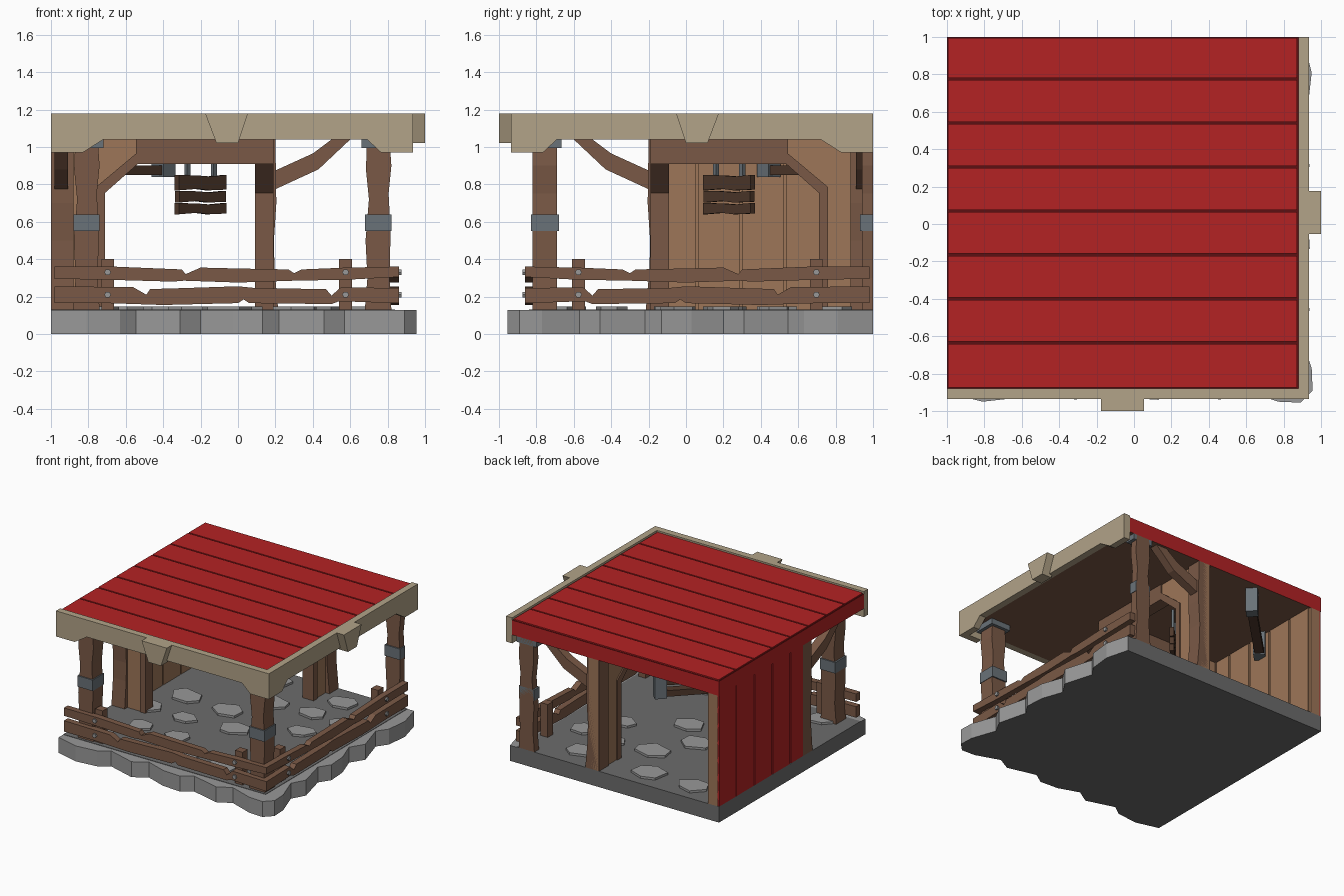
import bpy, bmesh, math, random

if "Cube" in bpy.data.objects:
    bpy.data.objects.remove(bpy.data.objects["Cube"])

random.seed(4)


def mat(name, r, g, b):
    m = bpy.data.materials.new(name)
    m.diffuse_color = [(c / 255 / 12.92 if c < 11 else ((c / 255 + 0.055) / 1.055) ** 2.4)
                       for c in (r, g, b)] + [1]
    m.use_nodes = True
    m.node_tree.nodes["Principled BSDF"].inputs["Base Color"].default_value = m.diffuse_color
    return m


RED = mat("red paint", 180, 34, 36)
DARK_RED = mat("dark red seam", 92, 16, 18)
TAN = mat("tan trim", 178, 163, 136)
STONE = mat("light stone", 152, 152, 152)
SLAB = mat("dark stone", 108, 108, 108)
BROWN = mat("brown timber", 122, 89, 70)
WOOD = mat("light wood", 157, 118, 88)
DARK = mat("dark timber", 80, 57, 44)
METAL = mat("blue grey metal", 106, 114, 120)

# Placement frames: u along, v up, d depth
R = math.sqrt(0.5)
FRONT = lambda u, v, d: (u, d, v)
SIDE = lambda u, v, d: (-d, -u, v)          # FRONT mirrored over the tile diagonal
FLAT = lambda u, v, d: (u, v, d)
DIAG = lambda u, v, d: (-0.2 + (u + d) * R, 0.23 + (u - d) * R, v)


def prism(name, pts, d0, d1, m, f=FRONT, extra=None, rule=None):
    bm = bmesh.new()
    a = [bm.verts.new(f(u, v, d0)) for u, v in pts]
    b = [bm.verts.new(f(u, v, d1)) for u, v in pts]
    bm.faces.new(a)
    bm.faces.new(b[::-1])
    for i in range(len(a)):
        j = (i + 1) % len(a)
        bm.faces.new((a[i], b[i], b[j], a[j]))
    bmesh.ops.recalc_face_normals(bm, faces=bm.faces)
    bm.normal_update()
    if rule:
        for face in bm.faces:
            face.material_index = rule(face.normal)
    me = bpy.data.meshes.new(name)
    bm.to_mesh(me)
    bm.free()
    for x in [m] + (extra or []):
        me.materials.append(x)
    ob = bpy.data.objects.new(name, me)
    bpy.context.collection.objects.link(ob)
    return ob


def rect(u0, u1, v0, v1):
    return [(u0, v0), (u1, v0), (u1, v1), (u0, v1)]


# Floor slab with a jagged stone kerb on the front and right
prism("floor_slab", rect(-1, 0.84, -0.84, 1), 0, 0.13, SLAB, FLAT)
edge = [(-1, -.90), (-.81, -.95), (-.63, -.93), (-.545, -.87), (-.31, -.94), (-.2, -.87),
        (-.03, -.93), (.13, -.94), (.22, -.88), (.46, -.94), (.57, -.88), (.77, -.95), (.89, -.955)]
ring = edge + [(-y, -x) for x, y in edge[::-1]] + [(0.78, 1), (0.78, -0.78), (-1, -0.78)]
prism("kerb_stones", ring, 0, 0.127, STONE, FLAT, [SLAB],
      lambda n: 1 if n.z < -0.5 or n.x < -0.95 or n.y > 0.95 else 0)

# Loose paving stones
for row in range(6):
    for col in range(5):
        cx = -0.72 + col * 0.34 + (row % 2) * 0.13 + random.uniform(-.05, .05)
        cy = -0.66 + row * 0.29 + random.uniform(-.04, .04)
        if random.random() < 0.2 or cx > 0.72:
            continue
        r, t = random.uniform(.09, .125), random.random()
        pts = [(cx + r * 1.15 * math.cos(t + k * math.pi / 3 + random.uniform(-.2, .2)),
                cy + r * 0.9 * math.sin(t + k * math.pi / 3 + random.uniform(-.2, .2))) for k in range(6)]
        prism("paving_stone", pts, 0.12, 0.148, STONE, FLAT)

# Roof deck: dark seams on top, timber ceiling underneath, red boards
prism("roof_deck", rect(-1, 0.88, -0.88, 1), 1.04, 1.16, RED, FLAT, [DARK_RED, BROWN],
      lambda n: 1 if n.z > 0.5 else 2 if n.z < -0.5 else 0)
seams = [-0.88] + [-0.635 + 0.235 * i for i in range(7)] + [1.0]
for y0, y1 in zip(seams, seams[1:]):
    prism("roof_board", rect(-0.994, 0.872, y0 + 0.006, y1 - 0.006), 1.155, 1.17, RED, FLAT)

# Left wall: light wood core, inner planks and red outer boards
prism("wall_core", rect(-0.985, -0.90, -0.156, 1), 0.13, 1.04, WOOD, FLAT)
prism("wall_seams", rect(-0.99, -0.98, -0.15, 0.995), 0.13, 1.04, DARK_RED, FLAT)
wall = [-0.156, 0.07, 0.305, 0.54, 0.775, 1.0]
for y0, y1 in zip(wall, wall[1:]):
    prism("red_wall_board", rect(-1, -0.985, y0 + 0.005, y1 - 0.005), 0.13, 1.04, RED, FLAT)
    prism("inner_plank", rect(-0.905, -0.888, y0 - 0.005, y1 - 0.02), 0.13, 1.04, WOOD, FLAT)

# Corner posts with metal bands and caps
post = [(-.072, .13), (.07, .13), (.06, .3), (.066, .55), (.055, .75), (.07, .9), (.06, 1.04),
        (-.06, 1.04), (-.066, .88), (-.05, .72), (-.068, .5), (-.058, .3)]
for cx, y0, y1 in ((-0.81, -0.82, -0.69), (0.75, -0.82, -0.69), (0.75, 0.94, 1.0)):
    e = 0.01
    back = min(y1 + e, 1.0)
    prism("corner_post", [(cx + u, v) for u, v in post], y0, y1, BROWN)
    prism("post_band", rect(cx - .07, cx + .07, .55, .64), y0 - e, back, METAL)
    prism("post_cap", rect(cx - .09, cx + .09, .995, 1.04), y0 - 0.025, min(y1 + .025, 1.0), METAL)

# Parts repeated on the front and the right side
trim = [(-1, 1.18), (.935, 1.18), (.935, .97), (.765, .97), (.69, 1.04), (-.72, 1.04), (-.83, .97), (-1, .97)]
keystone = [(-.176, 1.18), (.053, 1.18), (0, 1.02), (-.115, 1.02)]
upper = [(-.98, .295), (-.7, .29), (-.35, .28), (-.29, .285), (0, .275), (.3, .285), (.58, .29), (.86, .305),
         (.86, .36), (.58, .355), (.34, .345), (.30, .325), (.27, .345), (0, .35), (-.2, .355), (-.28, .32),
         (-.30, .345), (-.66, .36), (-.98, .36)]
lower = [(-.98, .165), (-.7, .165), (-.4, .155), (0, .165), (.03, .185), (.06, .165), (.5, .16), (.54, .175),
         (.86, .165), (.86, .245), (.55, .25), (.5, .205), (.47, .24), (.1, .245), (0, .255), (-.3, .245),
         (-.47, .24), (-.49, .21), (-.56, .25), (-.98, .255)]
gusset = [(-1, .13), (-.74, .13), (-.74, .77), (-.52, .94), (-.52, 1.04), (-1, 1.04)]
frame = [(-.76, .13), (-.71, .13), (-.71, .755), (-.535, .91), (.19, .91), (.19, 1.04),
         (-.545, 1.04), (-.545, .965), (-.76, .785)]
for f, tag in ((FRONT, "front"), (SIDE, "right")):
    prism(tag + "_trim", trim, -0.935, -0.88, TAN, f)
    prism(tag + "_keystone", keystone, -1.0, -0.91, TAN, f)
    prism(tag + "_upper_rail", upper, -0.86, -0.81, BROWN, f)
    prism(tag + "_lower_rail", lower, -0.86, -0.81, BROWN, f)
    for cx in (-0.697, 0.575):
        prism(tag + "_rail_post", rect(cx - .034, cx + .034, .13, .40), -0.81, -0.745, BROWN, f)
        for z in (0.33, 0.21):
            hexa = [(cx + .018 * math.cos(k * math.pi / 3), z + .018 * math.sin(k * math.pi / 3)) for k in range(6)]
            prism(tag + "_nail", hexa, -0.873, -0.855, STONE, f)
    # Inner portal: gusset panel, bent frame with beam
    prism(tag + "_portal_panel", gusset, -0.18, -0.10, WOOD, f)
    prism(tag + "_portal_frame", frame, -0.19, -0.09, BROWN, f)

# Wavy door posts on the open back and left edges, with roof braces
# (left pieces are the back ones mirrored over the diagonal)
door = [(.09, .13), (.215, .13), (.195, .35), (.192, .5), (.205, .7), (.2, 1.04), (.09, 1.04)]
brace = [(.18, .765), (.43, .88), (.6, 1.04), (.5, 1.04), (.40, .965), (.18, .865)]
for f, tag in ((FRONT, "back"), (SIDE, "left")):
    prism(tag + "_door_post", door, 0.88, 1.0, BROWN, f)
    prism(tag + "_door_brace", brace, 0.91, 0.98, BROWN, f)

# Hanging sign turned towards the open corner
for z0, z1, w in ((.64, .70, .18), (.703, .765, .175), (.768, .85, .18)):
    board = [(-w, z0), (-.04, z0 + .008), (.05, z0), (w, z0 + .004), (w, z1), (.06, z1 - .008), (-.05, z1 - .002), (-w, z1)]
    prism("sign_board", board, -0.017, 0.017, DARK, DIAG)
for u in (-0.1, 0.1):
    prism("sign_hanger", rect(u - .013, u + .013, .84, 1.04), -0.01, 0.01, METAL, DIAG)

# Dark hanging bar across the inner corner
prism("hanging_bar", rect(-.36, .38, .85, .90), -0.655, -0.585, DARK, DIAG)
for u in (-0.32, 0.34):
    prism("bar_bracket", rect(u - .045, u + .045, .84, 1.04), -0.665, -0.575, METAL, DIAG)
